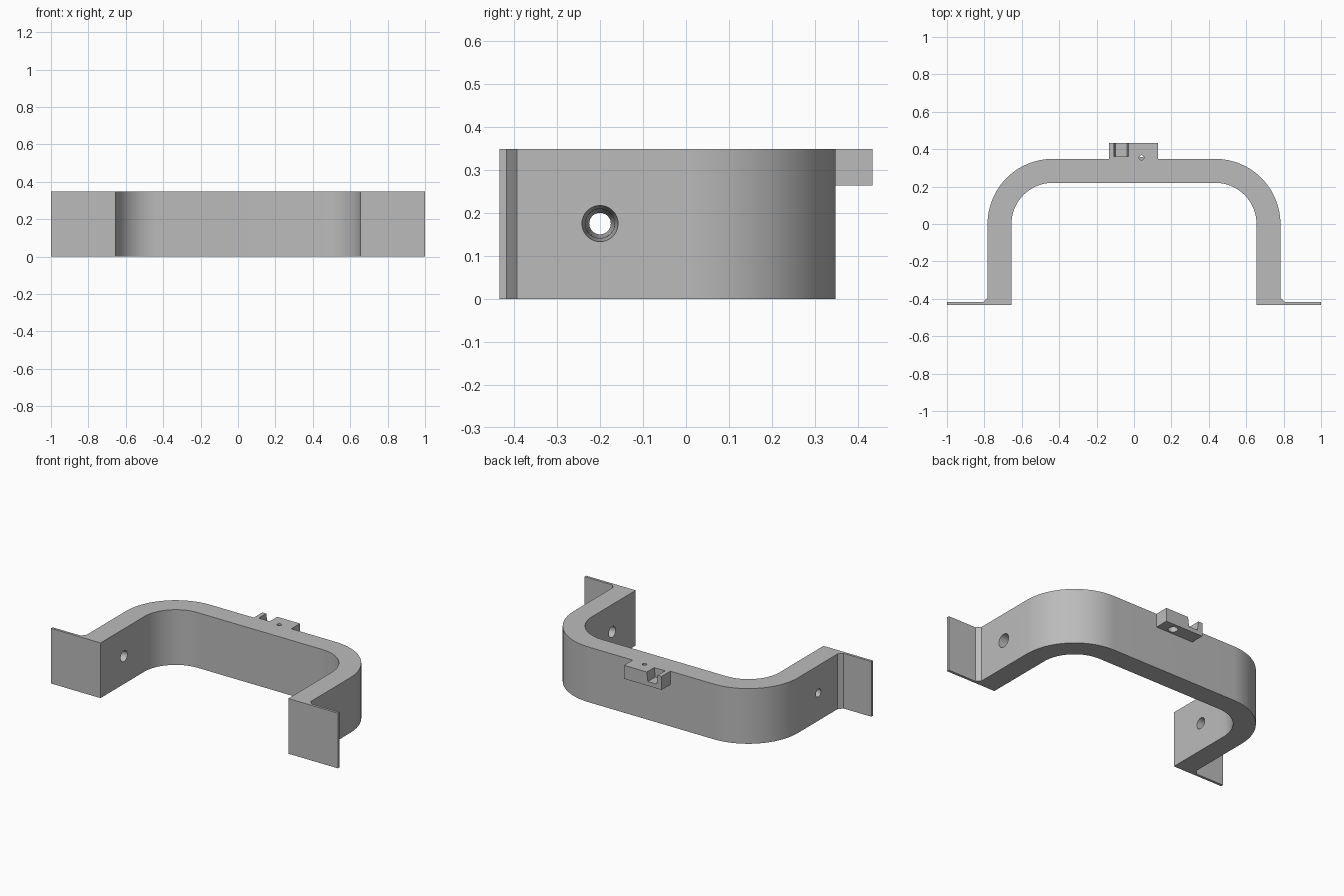
import bpy, bmesh, math
from mathutils import Matrix, Vector

if "Cube" in bpy.data.objects:
    bpy.data.objects.remove(bpy.data.objects["Cube"], do_unlink=True)

HEIGHT = 0.348
HALF_OUT, HALF_IN = 0.783, 0.655
FRONT, BACK = -0.434, 0.348
CORNER_X = 0.435

grey = bpy.data.materials.new("plain grey")
grey.use_nodes = True
colour = (0.5, 0.5, 0.5, 1)
grey.diffuse_color = colour
grey.node_tree.nodes["Principled BSDF"].inputs["Base Color"].default_value = colour


def finish(name, bm):
    bmesh.ops.recalc_face_normals(bm, faces=bm.faces)
    mesh = bpy.data.meshes.new(name)
    bm.to_mesh(mesh)
    bm.free()
    mesh.materials.append(grey)
    ob = bpy.data.objects.new(name, mesh)
    bpy.context.collection.objects.link(ob)
    return ob


def prism(name, outline, start, vector):
    """Extrude a closed outline, given as 3D points, along a vector."""
    bm = bmesh.new()
    face = bm.faces.new([bm.verts.new(Vector(p) + Vector(start)) for p in outline])
    moved = bmesh.ops.extrude_face_region(bm, geom=[face])["geom"]
    bmesh.ops.translate(bm, vec=vector,
                        verts=[v for v in moved if isinstance(v, bmesh.types.BMVert)])
    return finish(name, bm)


def cone(name, r1, r2, depth, centre, axis="Z"):
    bm = bmesh.new()
    turn = Matrix.Rotation(math.pi / 2, 4, "Y") if axis == "X" else Matrix()
    bmesh.ops.create_cone(bm, cap_ends=True, segments=40, radius1=r1, radius2=r2,
                          depth=depth, matrix=Matrix.Translation(centre) @ turn)
    return finish(name, bm)


def select(ob):
    bpy.ops.object.select_all(action="DESELECT")
    ob.select_set(True)
    bpy.context.view_layer.objects.active = ob


def cut(ob, cutters):
    select(ob)
    for c in cutters:
        mod = ob.modifiers.new("cut", "BOOLEAN")
        mod.operation, mod.solver, mod.object = "DIFFERENCE", "EXACT", c
        bpy.ops.object.modifier_apply(modifier=mod.name)


def arc(radius, steps=28):
    angles = [math.pi / 2 * i / steps for i in range(steps + 1)]
    return [(CORNER_X + radius * math.cos(a), radius * math.sin(a)) for a in angles]


# U-shaped bracket: half outline from the outer centre round to the inner centre
half = arc(BACK)[::-1]
half += [(HALF_OUT, -0.393), (0.807, -0.418), (1, -0.418), (1, FRONT), (HALF_IN, FRONT)]
half += arc(HALF_IN - CORNER_X)
outline = half + [(-x, y) for x, y in reversed(half)]
bracket = prism("bracket", [(x, y, 0) for x, y in outline], (0, 0, 0), (0, 0, HEIGHT))

# Block on the back
block_low = 0.263
block = prism("mount_block",
              [(-0.134, BACK, 0), (0.128, BACK, 0), (0.128, 0.434, 0), (-0.134, 0.434, 0)],
              (0, 0, block_low), (0, 0, HEIGHT - block_low))

# Tapered bolt holes, one through each leg
thick = HALF_OUT - HALF_IN
mid = (HALF_OUT + HALF_IN) / 2
bolt_holes = [cone("bolt_hole_left", 0.034, 0.042, thick + 0.002, (mid, -0.2, 0.175), "X"),
              cone("bolt_hole_right", 0.025, 0.034, thick + 0.002, (-mid, -0.2, 0.175), "X")]

# Slot with sloping sides, pin hole and the wider pocket below it
slot = prism("slot_cutter",
             [(-0.107, 0, 0.06), (-0.03, 0, 0.06), (-0.038, 0, 0), (-0.099, 0, 0)],
             (0, 0.36, HEIGHT - 0.058), (0, 0.1, 0))
pin_hole = cone("pin_hole", 0.013, 0.013, 0.08, (0.04, 0.355, 0.33))
pocket = cone("pocket", 0.028, 0.028, 0.06, (0.04, 0.386, 0.28))

cut(bracket, bolt_holes + [pin_hole])
cut(block, [slot, pin_hole, pocket])
for cutter in bolt_holes + [slot, pin_hole, pocket]:
    bpy.data.objects.remove(cutter, do_unlink=True)

for ob in (bracket, block):
    select(ob)
    bpy.ops.object.shade_smooth_by_angle(angle=math.radians(30))
